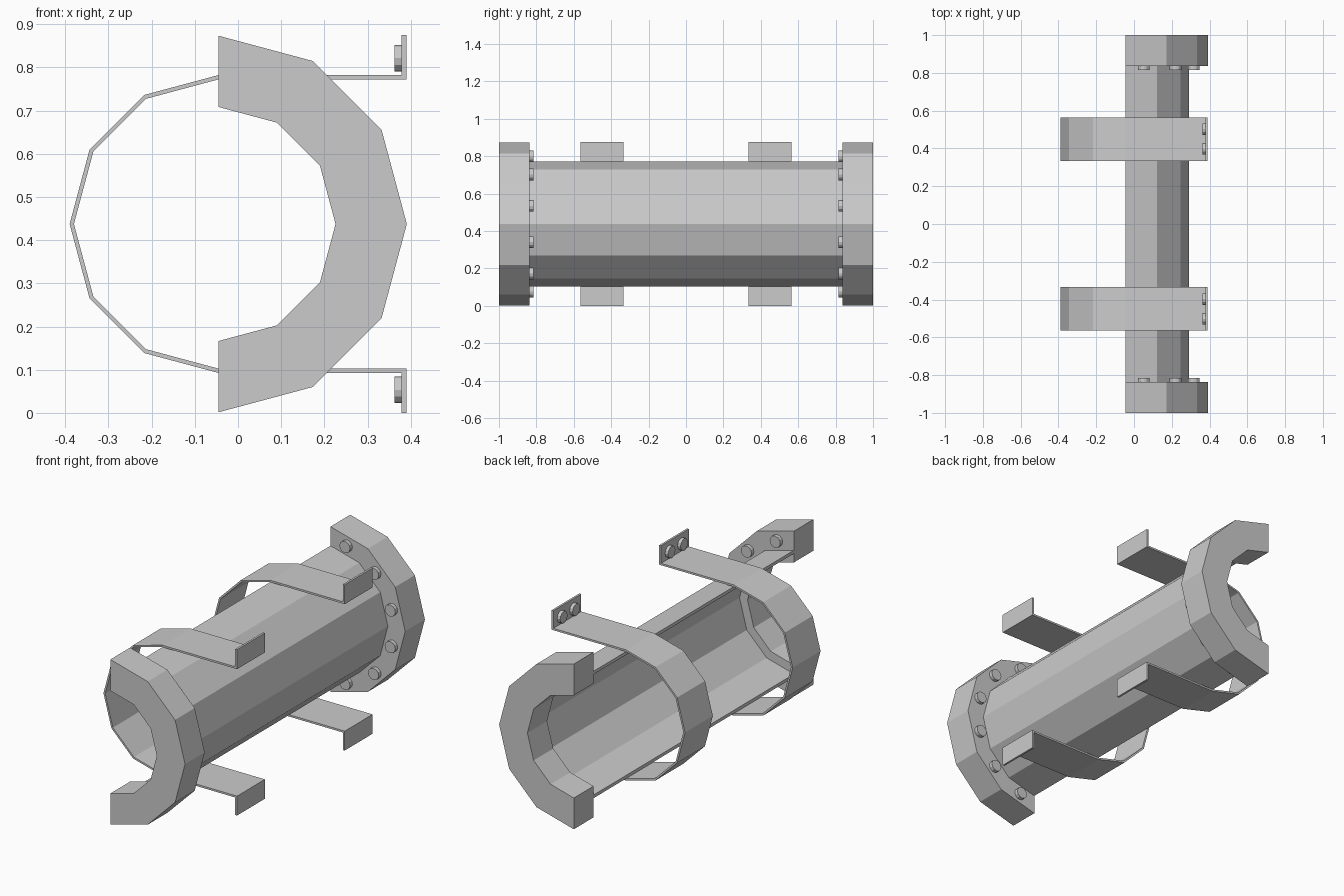
import bpy, bmesh
from math import sin, cos, pi, radians
from mathutils import Matrix, Vector

if "Cube" in bpy.data.objects:
    bpy.data.objects.remove(bpy.data.objects["Cube"])

CX, CZ = -0.045, 0.4375   # pipe axis


def finish(name, bm, mirror=True):
    bmesh.ops.recalc_face_normals(bm, faces=bm.faces)
    me = bpy.data.meshes.new(name)
    bm.to_mesh(me)
    bm.free()
    ob = bpy.data.objects.new(name, me)
    bpy.context.collection.objects.link(ob)
    if mirror:
        m = ob.modifiers.new("mirror_y", 'MIRROR')
        m.use_axis = (False, True, False)
        m.use_mirror_merge = False
    return ob


def half_circle(r, side):
    # half of a 12-sided circle, from top to bottom
    return [(CX + side * r * sin(i * pi / 6), CZ + r * cos(i * pi / 6)) for i in range(7)]


def strip(name, outer, inner, y0, y1, mirror=True):
    # band between two matching outlines, extruded along y
    bm = bmesh.new()
    rings = [[bm.verts.new((x, y, z)) for x, y, z in
              ((o[0], y0, o[1]), (o[0], y1, o[1]), (i[0], y1, i[1]), (i[0], y0, i[1]))]
             for o, i in zip(outer, inner)]
    for a, b in zip(rings, rings[1:]):
        for k in range(4):
            n = (k + 1) % 4
            bm.faces.new((a[k], a[n], b[n], b[k]))
    bm.faces.new(rings[0])
    bm.faces.new(rings[-1])
    return finish(name, bm, mirror)


def bolts(name, centres, axis, r, depth):
    bm = bmesh.new()
    rot = Vector(axis).to_track_quat('Z', 'Y').to_matrix().to_4x4()
    for c in centres:
        bmesh.ops.create_cone(bm, cap_ends=True, segments=12, radius1=r, radius2=r,
                              depth=depth, matrix=Matrix.Translation(c) @ rot)
    return finish(name, bm)


# half pipe shell and the flanges at its ends
strip("half_pipe", half_circle(0.335, 1), half_circle(0.318, 1), -0.836, 0.836, False)
strip("end_flange", half_circle(0.436, 1), half_circle(0.271, 1), 0.836, 1.0)

# bolts on the inner flange faces
angles = [radians(15 + 30 * i) for i in range(6)]
bolts("flange_bolts", [(CX + 0.374 * sin(a), 0.827, CZ + 0.374 * cos(a)) for a in angles],
      (0, 1, 0), 0.031, 0.022)

# clamp straps with bent end tabs
T, R_OUT, R_IN = 0.4375, 0.345, 0.335
outer = [(0.379, CZ + T), (0.379, CZ + R_OUT)] + half_circle(R_OUT, -1) \
    + [(0.379, CZ - R_OUT), (0.379, CZ - T)]
inner = [(0.39, CZ + T), (0.39, CZ + R_IN)] + half_circle(R_IN, -1) \
    + [(0.39, CZ - R_IN), (0.39, CZ - T)]
strip("clamp_strap", outer, inner, 0.333, 0.565)

# bolts on the strap tabs
bolts("strap_bolts", [(0.371, y, CZ + s * 0.384) for y in (0.398, 0.502) for s in (-1, 1)],
      (1, 0, 0), 0.031, 0.018)
